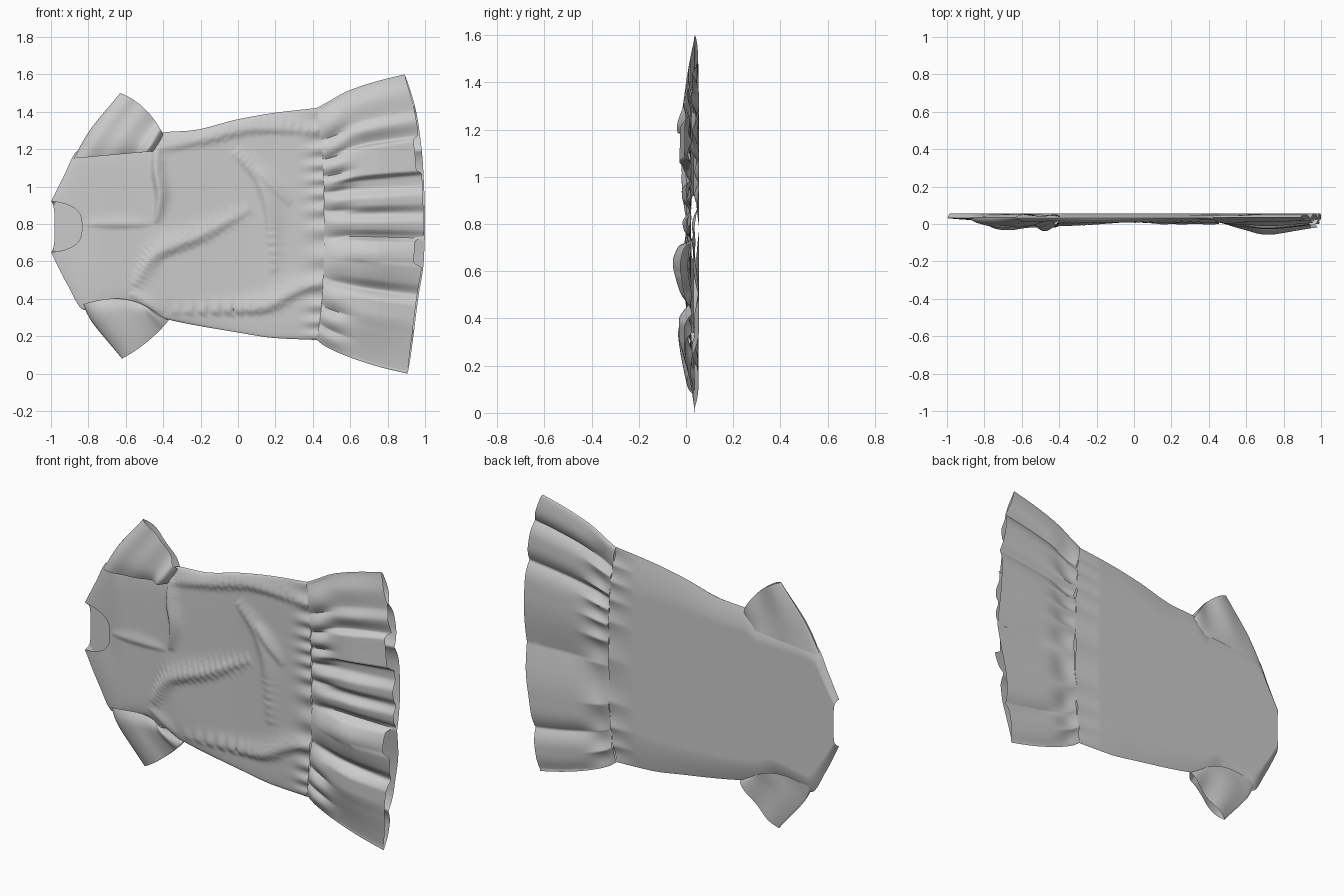
import bpy, bmesh
from math import sin, cos, pi, exp, hypot, tanh

if "Cube" in bpy.data.objects:
    bpy.data.objects.remove(bpy.data.objects["Cube"])


def curve(pts):
    """Smooth, non-overshooting interpolation through (x, y) points."""
    n = len(pts)
    d = [(pts[i+1][1]-pts[i][1])/(pts[i+1][0]-pts[i][0]) for i in range(n-1)]
    m = [d[0]] + [2*a*b/(a+b) if a*b > 0 else 0 for a, b in zip(d, d[1:])] + [d[-1]]

    def f(x):
        x = min(max(x, pts[0][0]), pts[-1][0])
        i = 0
        while i < n-2 and x > pts[i+1][0]:
            i += 1
        h = pts[i+1][0]-pts[i][0]
        u = (x-pts[i][0])/h
        return ((2*u**3-3*u*u+1)*pts[i][1] + (u**3-2*u*u+u)*h*m[i]
                + (3*u*u-2*u**3)*pts[i+1][1] + (u**3-u*u)*h*m[i+1])
    return f


def path2(pts):
    k = len(pts)-1
    return [curve([(i/k, p[c]) for i, p in enumerate(pts)]) for c in (0, 1)]


def flat_tube(name, fn, ns, nt):
    """Front and back cloth layers joined at the sides, open at both ends."""
    bm = bmesh.new()
    rows = []
    for i in range(ns+1):
        s = i/ns
        ts = [(1-cos(pi*j/nt))/4 + j/nt/2 for j in range(nt+1)]
        loop = [fn(s, t, False) for t in ts] + [fn(s, t, True) for t in ts[-2:0:-1]]
        rows.append([bm.verts.new(p) for p in loop])
    k = len(rows[0])
    for a, b in zip(rows, rows[1:]):
        for j in range(k):
            bm.faces.new((a[j], b[j], b[(j+1) % k], a[(j+1) % k]))
    bmesh.ops.recalc_face_normals(bm, faces=bm.faces)
    me = bpy.data.meshes.new(name)
    bm.to_mesh(me)
    bm.free()
    ob = bpy.data.objects.new(name, me)
    bpy.context.collection.objects.link(ob)
    bpy.ops.object.select_all(action='DESELECT')
    ob.select_set(True)
    bpy.context.view_layer.objects.active = ob
    bpy.ops.object.shade_smooth_by_angle(angle=1.0)


def puff(t, p):
    return max(0, 1-abs(2*t-1)**p)**.5


# Wrinkles: height, width, path (sampled to soft, tapering ridges)
wrinkles = [
    (.030, .030, [(-.44, 1.26), (-.44, 1.1), (-.42, .95), (-.44, .80)]),
    (.010, .025, [(-.82, .80), (-.46, .80)]),
    (.022, .045, [(-.56, .46), (-.45, .63), (-.2, .74), (.08, .89)]),
    (.020, .045, [(-.03, 1.2), (.12, 1.02), (.17, .85), (.19, .52)]),
    (.012, .030, [(.1, 1.1), (.28, .90)]),
    (.022, .055, [(-.45, 1.2), (-.2, 1.26), (.1, 1.32), (.45, 1.3)]),
    (.022, .045, [(.5, .51), (.3, .44), (.1, .35), (-.4, .33)]),
    (.012, .025, [(-.40, .32), (-.58, .43)]),
]
ridges = []
for h, w, path in wrinkles:
    fx, fz = path2(path)
    for i in range(25):
        u = i/24
        ridges.append((fx(u), fz(u), h*sin(pi*u)**.6 if 0 < i < 24 else 0, w*(.55+.45*sin(pi*u))))
groups = [ridges[i:i+25] for i in range(0, len(ridges), 25)]


def wrinkle(x, z):
    y = 0
    for g in groups:
        d, h, w, side = min((hypot(x-a, z-b), h, w, z-b+x-a) for a, b, h, w in g)
        if d < .16:
            w *= 1 + .45*tanh(side/.03)      # one steep flank, one soft
            y += h*exp(-(d/w)**2)
    return y


# Body
z_low = curve([(-1, .65), (-.92, .49), (-.82, .34), (-.77, .35), (-.6, .375), (-.5, .33),
               (-.4, .295), (0, .22), (.2, .19), (.42, .18)])
z_high = curve([(-1, .92), (-.93, 1.06), (-.86, 1.19), (-.8, 1.21), (-.5, 1.23), (-.4, 1.29),
                (-.25, 1.3), (0, 1.36), (.2, 1.395), (.42, 1.42)])
y_front = curve([(-1, .022), (-.85, .012), (-.6, .012), (-.43, .01), (0, .022), (.42, .016)])


def seam_x(t):
    return .42 + .04*(1-abs(2*t-1)**3)


def body(s, t, back):
    x = -1 + 1.42*s
    z = z_low(x)*(1-t) + z_high(x)*t
    neck = (.02 if back else .165)*(1-abs(2*t-1)**3.2)**.6
    fade = max(0, 1-(x+1)/.7)**1.6
    px = x + neck*fade + .04*s**6*(1-abs(2*t-1)**3)
    edge = .032
    if back:
        # flat oval resting area, sides rolling forward
        r = max(0, (abs(2*t-1) - (.78 - .16*s*s))/(.22 + .16*s*s))
        y = .056 - (.056-edge)*r**1.7
        y -= .012*max(0, s-.9)/.1*abs(sin(27*t+2*sin(7*t)))*puff(t, 6)
    else:
        w = puff(t, 8)
        y = edge + (y_front(x)-edge-wrinkle(px, z))*w
        y -= .008*w*exp(-((1-s)/.05)**2)*sin(75*t+3*sin(9*t))
    return px, y, z


flat_tube("dress_body", body, 140, 120)

# Ruffle with folded hem
r_low = curve([(0, .18), (.1, .145), (.35, .09), (.7, .035), (1, .0)])
r_high = curve([(0, 1.42), (.08, 1.44), (.35, 1.51), (.7, 1.565), (1, 1.6)])
hem_x = curve([(0, .905), (.2, .93), (.4, .955), (.6, .985), (.8, .992), (1.1, .982),
               (1.25, .968), (1.4, .945), (1.6, .89)])
hem_y = curve([(0, .035), (.1, .012), (.2, -.012), (.29, -.03), (.36, -.03), (.40, -.005),
               (.42, .02), (.48, -.02), (.56, -.045), (.62, -.056), (.70, -.03), (.725, .022),
               (.77, -.008), (.81, -.015), (.86, .015), (.91, -.015), (.95, -.018),
               (1.01, .02), (1.06, .015), (1.085, -.028), (1.16, -.026), (1.24, -.024),
               (1.27, .015), (1.35, -.012), (1.41, .012), (1.5, .004), (1.6, .035)])


def band(z, a, b):
    return .5*(tanh((z-a)/.008)-tanh((z-b)/.008))


def ruffle(s, t, back):
    z = r_low(s)*(1-t) + r_high(s)*t
    zh = r_low(1)*(1-t) + r_high(1)*t
    w = puff(t, 8)
    hx = hem_x(zh)
    hx += .008*w if back else -.03*band(zh, 1.08, 1.265) - .045*band(zh, .58, .72)
    x = seam_x(t)*(1-s) + hx*s
    edge = .036
    gather = exp(-((s-.13)/.16)**2)
    ripple = abs(sin(31*t+1.6*sin(9*t)))
    grow = min(1, s/.5)
    grow = grow*grow*(3-2*grow)
    drop = 1 - .35*max(0, s-.6)/.4      # thinner toward the hem
    if back:
        pleat = (1-abs(sin(14*t+1.2*sin(7*t))))**1.6
        y = edge + w*(.020 - .032*pleat*(.5+.5*grow) - .020*gather*ripple)
    else:
        y = edge + w*((hem_y(zh)-edge)*drop*grow + (.018-edge)*(1-grow)
                      - .028*gather*(ripple-.35))
    return x, y, z


flat_tube("ruffle", ruffle, 60, 220)


# Sleeves: lofted from the outer fold to the underarm, armhole to cuff
def sleeve(name, outer, inner, seam_bow, cuff_bow, depth, fold, under):
    ox, oz = path2(outer)
    ix, iz = path2(inner)

    def fn(s, t, back):
        bow = 4*t*(1-t)
        x = ox(s)*(1-t) + ix(s)*t + bow*(seam_bow[0]*(1-s)+cuff_bow[0]*s)
        z = oz(s)*(1-t) + iz(s)*t + bow*(seam_bow[1]*(1-s)+cuff_bow[1]*s)
        w, edge = puff(t, 4), .036
        if back:
            y = edge + w*(.018 - .008*s*(1+sin(9*t+3*s)))
        else:
            f = depth*sin(pi*min(1, .25+s*.65))
            f += .012*exp(-((t-fold)/.16)**2) + .012*exp(-((t-.15)/.15)**2)
            f += under*exp(-((t-.9)/.09)**2)*(1-.4*s)
            y = edge - w*f
        return x, y, z
    flat_tube(name, fn, 30, 50)


sleeve("upper_sleeve", [(-.88, 1.15), (-.80, 1.29), (-.63, 1.5)],
       [(-.44, 1.19), (-.42, 1.22), (-.395, 1.27)], (0, .0), (.015, .03), .042, .5, .06)
sleeve("lower_sleeve", [(-.83, .37), (-.79, .29), (-.62, .08)],
       [(-.46, .34), (-.42, .315), (-.37, .285)], (.02, .045), (.01, -.012), .055, .35, .025)
